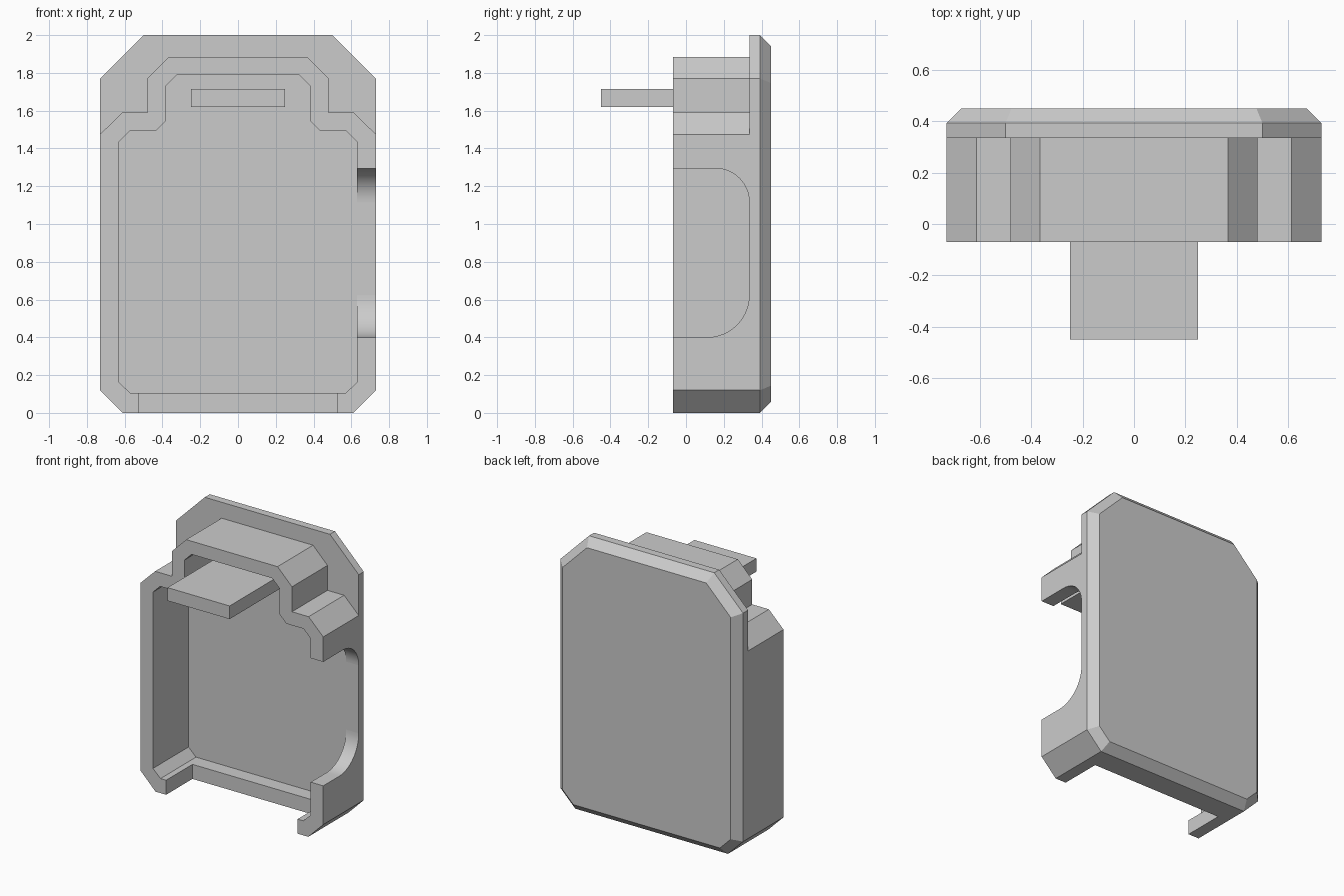
import bpy, bmesh
from math import sin, cos, radians

cube = bpy.data.objects.get("Cube")
if cube:
    bpy.data.objects.remove(cube, do_unlink=True)

grey = bpy.data.materials.new("light_grey")
grey.use_nodes = True
COLOUR = (0.6, 0.6, 0.6, 1)
grey.diffuse_color = COLOUR
grey.node_tree.nodes["Principled BSDF"].inputs["Base Color"].default_value = COLOUR

FRONT, SEAT, BACK = -0.07, 0.335, 0.45   # wall front, plate face, plate back


def loft(name, rings):
    """Closed solid through matching rings of points."""
    bm = bmesh.new()
    loops = [[bm.verts.new(p) for p in ring] for ring in rings]
    for a, b in zip(loops, loops[1:]):
        for i in range(len(a)):
            j = (i + 1) % len(a)
            bm.faces.new((a[i], a[j], b[j], b[i]))
    bm.faces.new(loops[0])
    bm.faces.new(loops[-1])
    bmesh.ops.recalc_face_normals(bm, faces=bm.faces)
    mesh = bpy.data.meshes.new(name)
    bm.to_mesh(mesh)
    bm.free()
    mesh.materials.append(grey)
    obj = bpy.data.objects.new(name, mesh)
    bpy.context.collection.objects.link(obj)
    return obj


def mirrored(half):
    """Full outline from its +x half, listed bottom to top."""
    return half + [(-x, z) for x, z in reversed(half)]


def prism(name, outline, y0, y1):
    return loft(name, [[(x, y, z) for x, z in outline] for y in (y0, y1)])


def box_outline(x, z0, z1):
    return mirrored([(x, z0), (x, z1)])


def cut(target, cutter):
    cutter.hide_render = True
    mod = target.modifiers.new("cut", "BOOLEAN")
    mod.operation, mod.solver, mod.object = "DIFFERENCE", "EXACT", cutter
    bpy.ops.object.select_all(action="DESELECT")
    bpy.context.view_layer.objects.active = target
    target.select_set(True)
    bpy.ops.object.modifier_apply(modifier=mod.name)
    bpy.data.objects.remove(cutter, do_unlink=True)


# Back plate with chamfered rear rim
def plate_outline(inset):
    d = inset * 0.414            # 45 degree corners keep an even rim width
    return mirrored([(0.61 - d, inset), (0.73 - inset, 0.12 + d),
                     (0.73 - inset, 1.77 - d), (0.5 - d, 2 - inset)])


loft("back_plate", [[(x, y, z) for x, z in plate_outline(i)]
                    for y, i in ((SEAT, 0), (0.392, 0), (BACK, 0.058))])

# Stepped surrounding wall, hollowed out
outer = [(0.61, 0), (0.73, 0.12), (0.73, 1.475), (0.613, 1.59),
         (0.48, 1.59), (0.48, 1.77), (0.365, 1.885)]
inner = [(0.57, 0.105), (0.63, 0.162), (0.63, 1.435), (0.573, 1.492),
         (0.435, 1.492), (0.38, 1.547), (0.38, 1.732), (0.322, 1.79)]
wall = prism("surrounding_wall", mirrored(outer), FRONT, SEAT)
cut(wall, prism("cavity_cutter", mirrored(inner), -0.2, 0.4))

# Notch in the front of the bottom wall
cut(wall, prism("notch_cutter", box_outline(0.525, -0.1, 0.12), -0.2, 0.23))


# Rounded opening in the left side wall
def arc(y, z, r, start):
    angles = [radians(start + 90 * i / 16) for i in range(17)]
    return [(y + r * cos(a), z + r * sin(a)) for a in angles]


R_LOW, R_TOP = 0.225, 0.18
opening = ([(-0.2, 0.4)] + arc(SEAT - R_LOW, 0.4 + R_LOW, R_LOW, -90)
           + [(0.4, 0.4 + R_LOW), (0.4, 1.295 - R_TOP)]
           + arc(SEAT - R_TOP, 1.295 - R_TOP, R_TOP, 0) + [(-0.2, 1.295)])
cut(wall, loft("opening_cutter", [[(x, y, z) for y, z in opening] for x in (0.6, 0.9)]))
bpy.ops.object.shade_smooth_by_angle(angle=radians(20))

# Tongue reaching forward from the plate
prism("tongue", box_outline(0.248, 1.62, 1.715), -0.45, SEAT)
